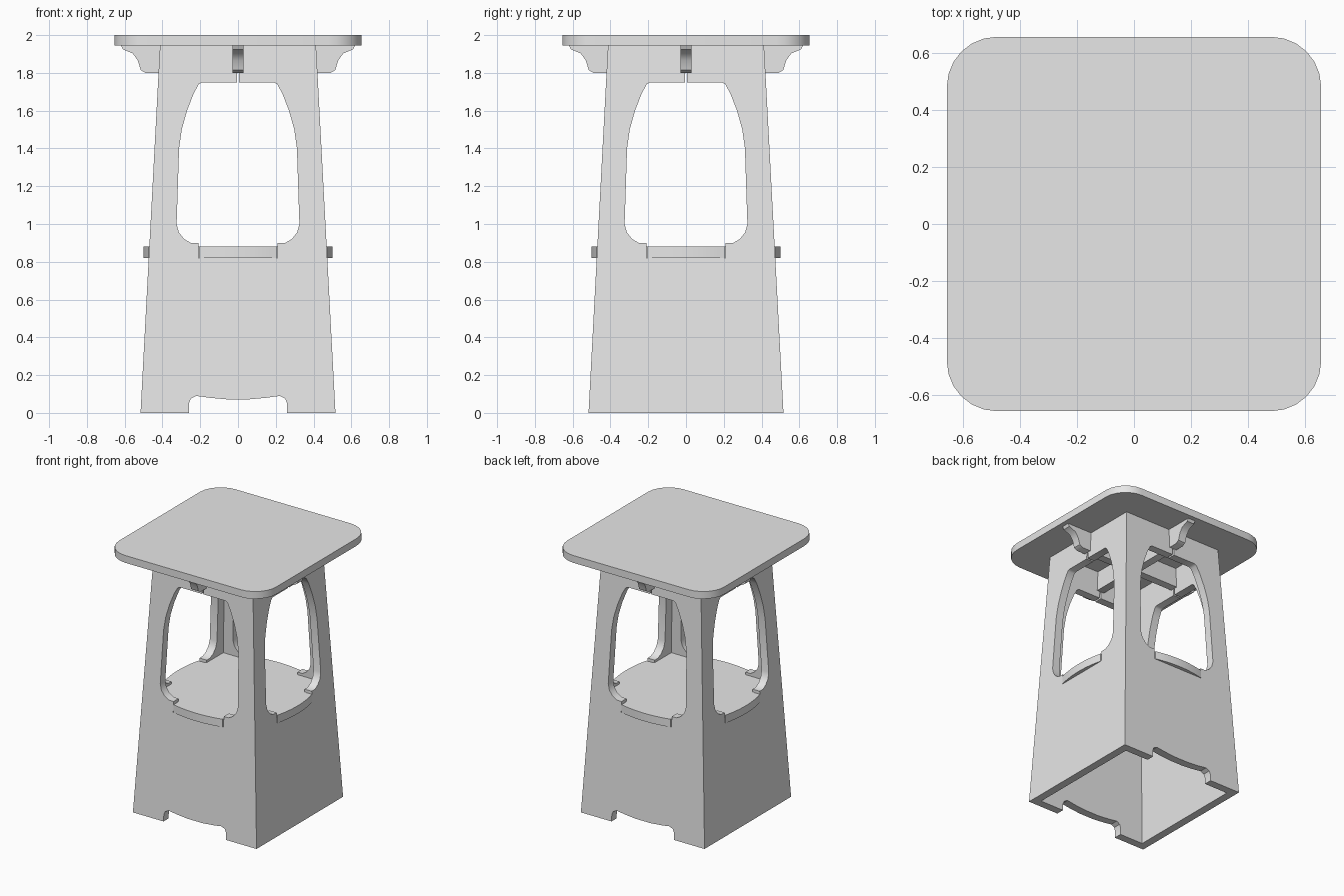
import bpy, bmesh, math
from mathutils import Matrix, Vector

cube = bpy.data.objects.get("Cube")
if cube:
    bpy.data.objects.remove(cube, do_unlink=True)

# Single plain grey finish
grey = bpy.data.materials.new("plain grey")
grey.use_nodes = True
GREY = (0.8, 0.8, 0.8, 1)
grey.diffuse_color = GREY
grey.node_tree.nodes["Principled BSDF"].inputs["Base Color"].default_value = GREY

BOARD = 0.06
TOP = 1.945
UP = Vector((0, 0, 1))


def half_width(z):
    return 0.516 - 0.053 * z


def make_object(name, bm):
    bmesh.ops.recalc_face_normals(bm, faces=bm.faces)
    mesh = bpy.data.meshes.new(name)
    bm.to_mesh(mesh)
    bm.free()
    mesh.materials.append(grey)
    obj = bpy.data.objects.new(name, mesh)
    bpy.context.collection.objects.link(obj)
    return obj


def prism(name, outline, base, depth, matrix=Matrix()):
    """Extrude an xy outline upward from base, then place it."""
    bm = bmesh.new()
    face = bm.faces.new([bm.verts.new((x, y, base)) for x, y in outline])
    new = bmesh.ops.extrude_face_region(bm, geom=[face])["geom"]
    verts = [v for v in new if isinstance(v, bmesh.types.BMVert)]
    bmesh.ops.translate(bm, verts=verts, vec=UP * depth)
    bm.transform(matrix)
    return make_object(name, bm)


def upright(name, outline, depth, turn):
    """Extrude an xz outline both ways along y, turned about z."""
    place = Matrix.Rotation(turn, 4, "Z") @ Matrix.Rotation(math.pi / 2, 4, "X")
    return prism(name, outline, -depth / 2, depth, place)


def mirrored(half):
    return half + [(-x, z) for x, z in reversed(half)]


def frustum(name, low, high, inset):
    bm = bmesh.new()
    bmesh.ops.create_cube(bm, size=2)
    for v in bm.verts:
        z = high if v.co.z > 0 else low
        w = half_width(z) - inset
        v.co = (v.co.x * w, v.co.y * w, z)
    return make_object(name, bm)


def cut(target, cutter):
    cutter.hide_render = True
    mod = target.modifiers.new("cut", "BOOLEAN")
    mod.operation = "DIFFERENCE"
    mod.solver = "EXACT"
    mod.object = cutter
    bpy.context.view_layer.objects.active = target
    bpy.ops.object.modifier_apply(modifier=mod.name)
    bpy.data.objects.remove(cutter, do_unlink=True)


def smooth(obj):
    bpy.ops.object.select_all(action="DESELECT")
    obj.select_set(True)
    bpy.context.view_layer.objects.active = obj
    bpy.ops.object.shade_smooth_by_angle(angle=math.radians(35))


def four_times(quarter):
    pts = []
    for k in range(4):
        turn = Matrix.Rotation(k * math.pi / 2, 2)
        pts += [tuple(turn @ Vector(p)) for p in quarter]
    return pts


# Tapered four-sided body with mitred walls
body = frustum("body", 0, TOP, 0)
cut(body, frustum("hollow", -0.1, TOP + 0.1, BOARD))

# Arched windows with shelf notch and top slit, and the foot cut-outs
window = mirrored([(0.21, 0.82), (0.21, 0.9), (0.25, 0.9), (0.285, 0.92),
                   (0.313, 0.955), (0.325, 1.0), (0.312, 1.4), (0.298, 1.5),
                   (0.27, 1.6), (0.235, 1.69), (0.208, 1.74), (0.19, 1.75),
                   (0.006, 1.75), (0.006, 1.82)])
foot_arch = mirrored([(0.26, -0.1), (0.26, 0.05), (0.25, 0.075), (0.222, 0.09),
                      (0.15, 0.08), (0.06, 0.072)])
for turn in (0, math.pi / 2):
    cut(body, upright("window_cutter", window, 3, turn))
    cut(body, upright("foot_cutter", foot_arch, 3, turn))
smooth(body)

# Shelf with a bowed tab through each wall
inner = half_width(0.85) - BOARD + 0.01
tab = [(0.205 * i / 5, 0.5 - 0.025 * (i / 5) ** 2) for i in range(-5, 6)]
quarter = [(inner, inner), (0.205, inner)] + tab[::-1] + [(-0.205, inner)]
smooth(prism("shelf", four_times(quarter), 0.82, BOARD))

# Crossed support boards with scooped bracket ends
support = mirrored([(0.49, 1.8), (0.515, 1.815), (0.53, 1.865), (0.557, 1.903),
                    (0.61, 1.925), (0.62, TOP)])
for name, turn in (("cross_support", 0), ("front_back_support", math.pi / 2)):
    smooth(upright(name, support, BOARD, turn))

# Rounded square table top
radius, half = 0.175, 0.655
corner = []
for i in range(7):
    a = math.pi / 2 * i / 6
    corner.append((half - radius + radius * math.cos(a),
                   half - radius + radius * math.sin(a)))
smooth(prism("table_top", four_times(corner), TOP, 2 - TOP))
